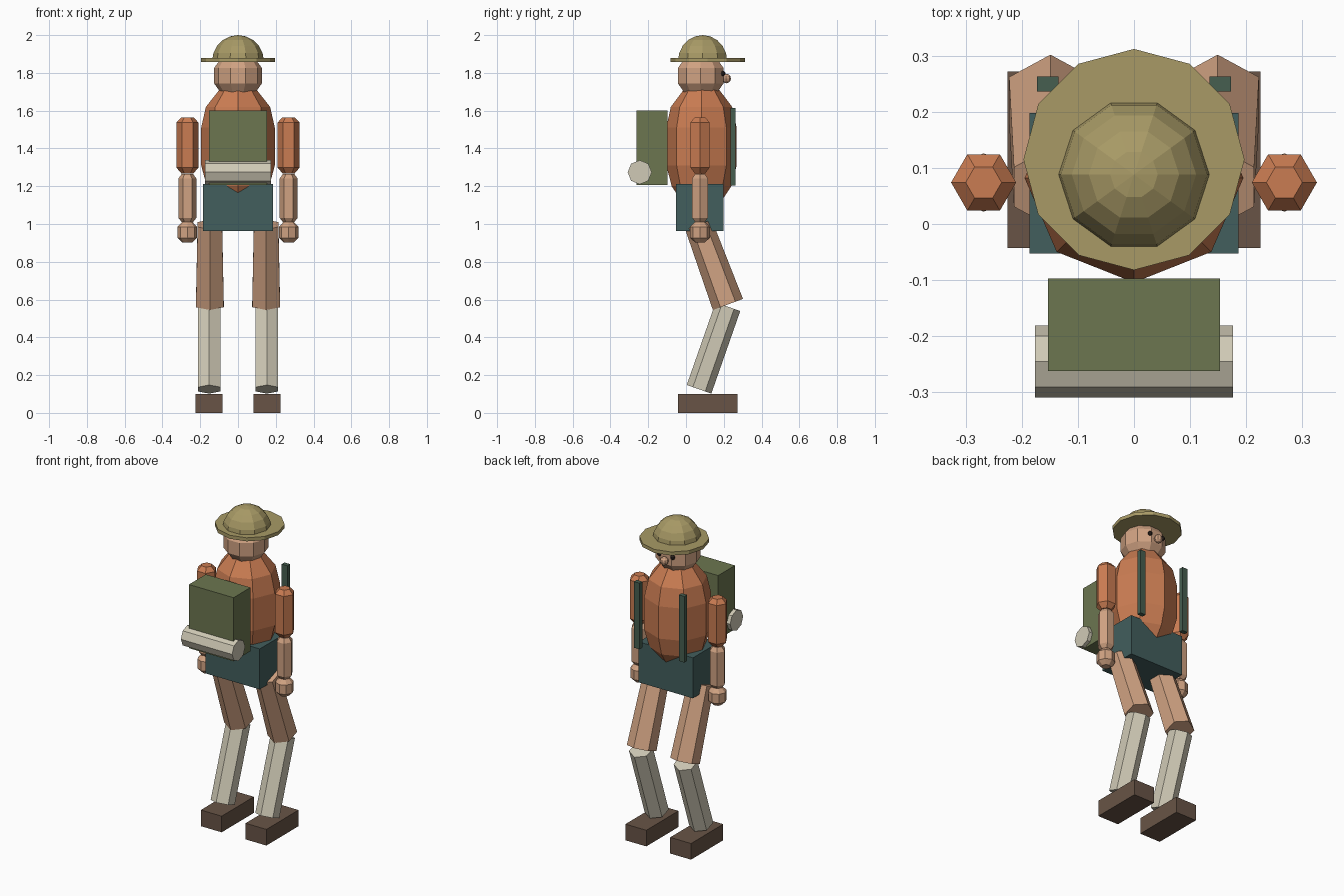
import bpy, bmesh, math
from mathutils import Matrix, Vector

if "Cube" in bpy.data.objects:
    bpy.data.objects.remove(bpy.data.objects["Cube"])


def material(name, rgb):
    lin = [(c / 255 / 12.92) if c < 11 else ((c / 255 + 0.055) / 1.055) ** 2.4 for c in rgb]
    m = bpy.data.materials.new(name)
    m.diffuse_color = (*lin, 1)
    m.use_nodes = True
    m.node_tree.nodes["Principled BSDF"].inputs["Base Color"].default_value = m.diffuse_color
    return m


ORANGE = material("orange_shirt", (202, 124, 82))
SKIN = material("skin", (208, 162, 130))
STRAW = material("straw_hat", (168, 154, 102))
GREEN = material("pack_green", (108, 118, 80))
TEAL = material("teal_shorts", (66, 94, 93))
CREAM = material("cream", (208, 202, 182))
BROWN = material("brown_shoe", (104, 84, 70))
STRAP = material("dark_green_strap", (70, 94, 80))
DARK = material("dark_eye", (40, 32, 28))


def finish(name, bm, mat):
    bmesh.ops.recalc_face_normals(bm, faces=bm.faces)
    me = bpy.data.meshes.new(name)
    bm.to_mesh(me)
    bm.free()
    me.materials.append(mat)
    ob = bpy.data.objects.new(name, me)
    bpy.context.collection.objects.link(ob)
    return ob


def box(name, lo, hi, mat):
    bm = bmesh.new()
    size = Vector(hi) - Vector(lo)
    mid = (Vector(hi) + Vector(lo)) / 2
    bmesh.ops.create_cube(bm, size=1, matrix=Matrix.Translation(mid) @ Matrix.Diagonal((*size, 1)))
    return finish(name, bm, mat)


def lathe(name, profile, segs, mat, loc=(0, 0, 0), turn=0.0, rot=None, sy=1.0):
    """Stack of rings (radius, z), capped at both ends; zero radius gives a point."""
    bm = bmesh.new()
    rings = []
    for r, z in profile:
        if r < 1e-4:
            rings.append([bm.verts.new((0, 0, z))])
        else:
            angles = [turn + math.tau * i / segs for i in range(segs)]
            rings.append([bm.verts.new((r * math.cos(a), sy * r * math.sin(a), z)) for a in angles])
    for a, b in zip(rings, rings[1:]):
        for i in range(segs):
            j = (i + 1) % segs
            quad = [a[i % len(a)], a[j % len(a)], b[j % len(b)], b[i % len(b)]]
            bm.faces.new(list(dict.fromkeys(quad)))
    for ring in (rings[0], rings[-1]):
        if len(ring) > 2:
            bm.faces.new(ring)
    m = Matrix.Translation(loc) @ (rot or Matrix.Identity(4))
    bmesh.ops.transform(bm, matrix=m, verts=bm.verts)
    return finish(name, bm, mat)


def ball(name, r, loc, mat, segs, rings):
    steps = [math.pi * i / rings - math.pi / 2 for i in range(rings + 1)]
    return lathe(name, [(r * math.cos(a), r * math.sin(a)) for a in steps], segs, mat, loc)


def limb(name, low, high, r_low, r_high, mat):
    """Six-sided tapered prism leaning in the y-z plane."""
    d = Vector(high) - Vector(low)
    rot = Matrix.Rotation(math.atan2(-d.y, d.z), 4, 'X')
    return lathe(name, [(r_low, 0), (r_high, d.length)], 6, mat, low, math.pi / 2, rot)


# hat
lathe("hat_brim", [(0.197, 1.858), (0.197, 1.88)], 12, STRAW, (0, 0.115, 0))
dome = [(0.137 * math.cos(math.radians(a)), 0.137 * math.sin(math.radians(a))) for a in range(0, 91, 18)]
lathe("hat_crown", dome, 10, STRAW, (0, 0.088, 1.863))

# head and face
ball("head", 0.133, (0, 0.078, 1.785), SKIN, 10, 5)
ball("nose", 0.025, (0, 0.213, 1.77), SKIN, 8, 6)

# shirt and shorts
lathe("shirt", [(0.10, 1.105), (0.165, 1.20), (0.195, 1.31), (0.195, 1.51), (0.17, 1.62), (0.095, 1.715)],
      8, ORANGE, (0, 0.082, 0), sy=0.955)
box("shorts", (-0.186, -0.053, 0.962), (0.186, 0.198, 1.213), TEAL)

# backpack and bedroll
box("backpack", (-0.153, -0.262, 1.207), (0.153, -0.097, 1.602), GREEN)
lathe("bedroll", [(0.064, -0.176), (0.064, 0.176)], 8, CREAM, (0, -0.245, 1.274),
      rot=Matrix.Rotation(math.pi / 2, 4, 'Y'))

# paired parts
for side, s in (("left", -1), ("right", 1)):
    ball(side + "_eye", 0.014, (s * 0.045, 0.195, 1.797), DARK, 8, 6)
    sx = s * 0.154
    box(side + "_strap", (sx - 0.019, 0.236, 1.205), (sx + 0.019, 0.263, 1.615), STRAP)
    # arm
    at = (s * 0.268, 0.074, 0)
    lathe(side + "_sleeve", [(0.032, 1.268), (0.058, 1.298), (0.058, 1.538), (0.032, 1.565)], 6, ORANGE, at)
    lathe(side + "_forearm", [(0.03, 1.01), (0.048, 1.033), (0.048, 1.24), (0.03, 1.265)], 6, SKIN, at)
    lathe(side + "_hand", [(0.026, 0.902), (0.052, 0.927), (0.052, 0.985), (0.026, 1.012)], 8, SKIN, at)
    # leg
    limb(side + "_thigh", (s * 0.149, 0.222, 0.574), (s * 0.147, 0.066, 0.997), 0.085, 0.075, SKIN)
    limb(side + "_sock", (s * 0.153, 0.069, 0.125), (s * 0.15, 0.222, 0.562), 0.069, 0.069, CREAM)
    x0, x1 = sorted((s * 0.082, s * 0.225))
    box(side + "_shoe", (x0, -0.043, 0), (x1, 0.272, 0.10), BROWN)
